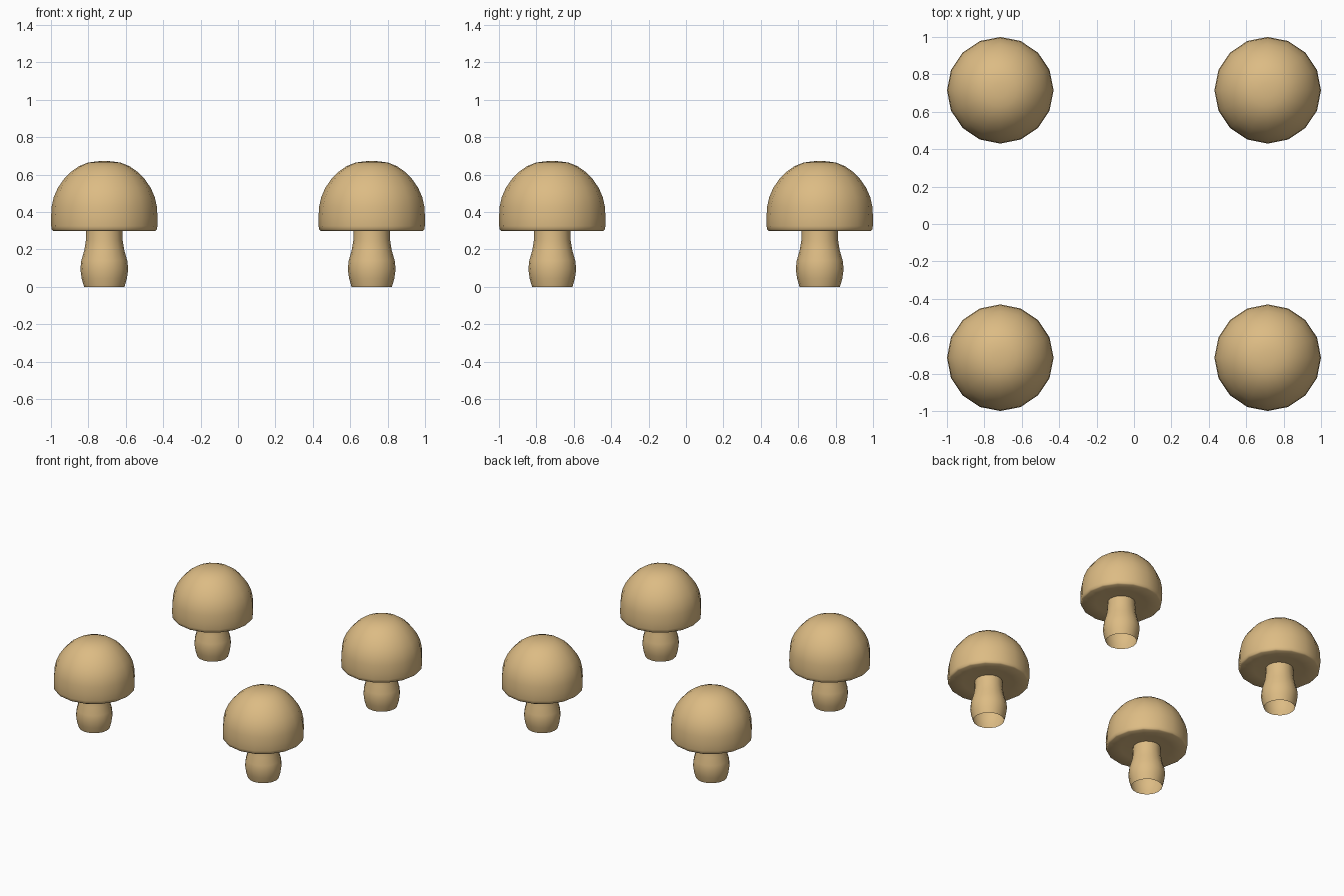
import bpy, bmesh, math

if "Cube" in bpy.data.objects:
    bpy.data.objects.remove(bpy.data.objects["Cube"])

SIDES = 16
CENTRE = 0.715

tan = bpy.data.materials.new("mushroom tan")
tan.diffuse_color = (0.72, 0.50, 0.23, 1)
tan.use_nodes = True
tan.node_tree.nodes["Principled BSDF"].inputs["Base Color"].default_value = tan.diffuse_color

# Profiles as (radius, height), from bottom to top
STEM = [(0.108, 0), (0.121, 0.045), (0.128, 0.095), (0.123, 0.14),
        (0.107, 0.195), (0.098, 0.25), (0.096, 0.32)]
CAP = [(0.07, 0.31), (0.18, 0.306), (0.273, 0.299), (0.281, 0.306), (0.284, 0.325),
       (0.285, 0.37), (0.281, 0.43), (0.27, 0.48), (0.248, 0.53), (0.216, 0.576),
       (0.178, 0.615), (0.135, 0.645), (0.088, 0.664), (0.04, 0.671), (0, 0.673)]


def lathe(name, profile, x, y):
    """Revolve a profile around z; a zero radius becomes a pole."""
    bm = bmesh.new()
    rings = []
    for r, z in profile:
        if r == 0:
            rings.append([bm.verts.new((0, 0, z))] * SIDES)
        else:
            rings.append([bm.verts.new((r * math.cos(2 * math.pi * i / SIDES),
                                        r * math.sin(2 * math.pi * i / SIDES), z))
                          for i in range(SIDES)])
    for low, high in zip(rings, rings[1:]):
        for i in range(SIDES):
            j = (i + 1) % SIDES
            corners = [low[i], low[j], high[j]]
            if high[i] is not high[j]:
                corners.append(high[i])
            bm.faces.new(corners).smooth = True
    mesh = bpy.data.meshes.new(name)
    bm.to_mesh(mesh)
    bm.free()
    mesh.materials.append(tan)
    obj = bpy.data.objects.new(name, mesh)
    obj.location = (x, y, 0)
    bpy.context.collection.objects.link(obj)


# Four mushrooms on the corners of a square
for side_x, x in (("left", -CENTRE), ("right", CENTRE)):
    for side_y, y in (("front", -CENTRE), ("back", CENTRE)):
        lathe(f"{side_y}_{side_x}_stem", STEM, x, y)
        lathe(f"{side_y}_{side_x}_cap", CAP, x, y)
